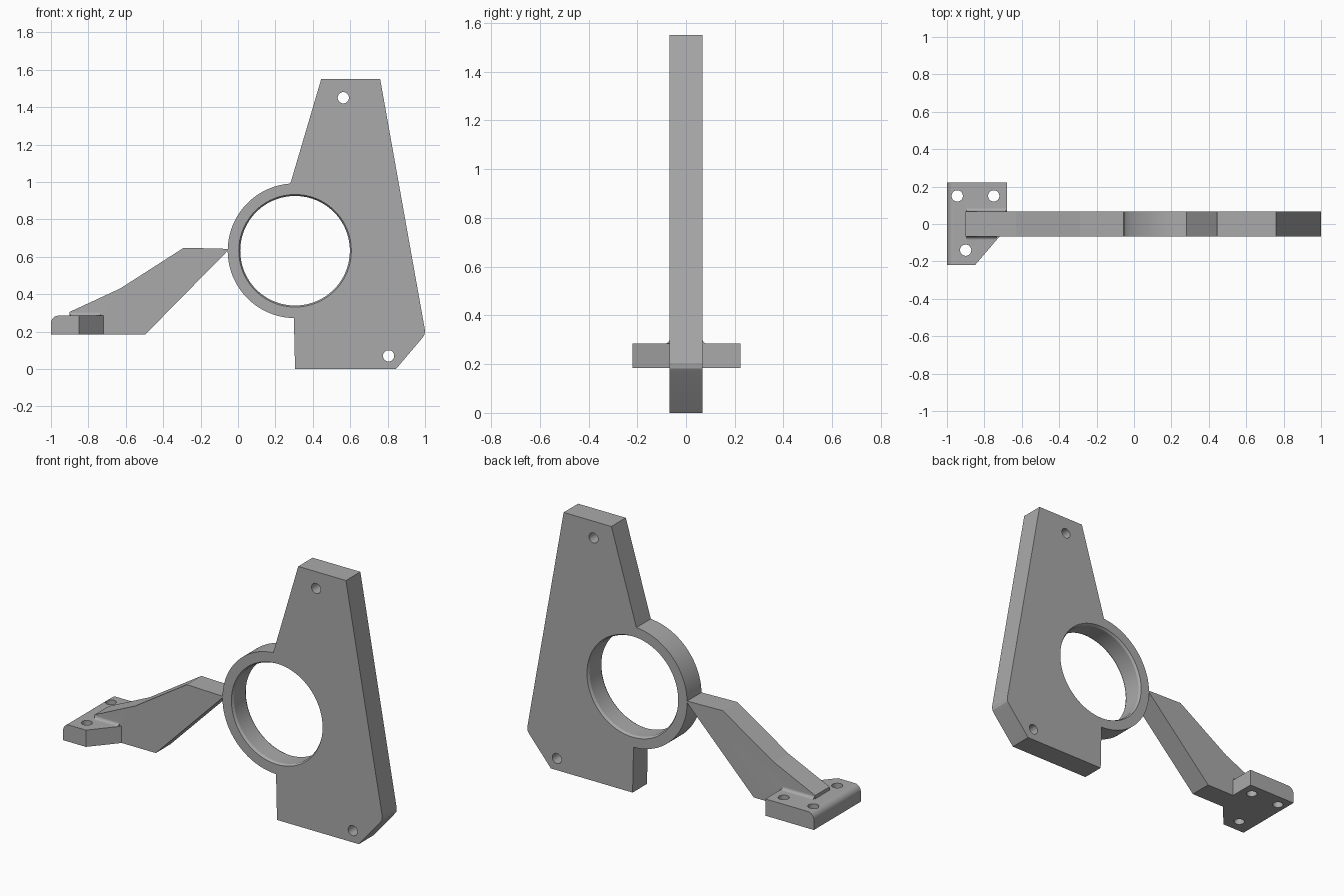
import bpy, bmesh
from math import sin, cos, pi, radians
from mathutils import Vector

cube = bpy.data.objects.get("Cube")
if cube:
    bpy.data.objects.remove(cube, do_unlink=True)

grey = bpy.data.materials.new("plain grey")
grey.use_nodes = True
grey.diffuse_color = (0.4, 0.4, 0.4, 1)
grey.node_tree.nodes["Principled BSDF"].inputs["Base Color"].default_value = grey.diffuse_color

HALF = 0.068                    # half thickness of bracket plate and arm
FOOT_Z = (0.185, 0.285)

# Ways to place a flat profile (a, b) at depth d
AXES = {"x": lambda a, b, d: (d, a, b),
        "y": lambda a, b, d: (a, d, b),
        "z": lambda a, b, d: (a, b, d)}


def finish(name, bm):
    bmesh.ops.recalc_face_normals(bm, faces=bm.faces)
    mesh = bpy.data.meshes.new(name)
    bm.to_mesh(mesh)
    bm.free()
    mesh.materials.append(grey)
    obj = bpy.data.objects.new(name, mesh)
    bpy.context.collection.objects.link(obj)
    return obj


def loft(name, rings, axis):
    """Closed solid through a list of (profile, depth) rings."""
    bm = bmesh.new()
    loops = [[bm.verts.new(AXES[axis](a, b, d)) for a, b in pts] for pts, d in rings]
    for low, high in zip(loops, loops[1:]):
        n = len(low)
        for i in range(n):
            j = (i + 1) % n
            bm.faces.new((low[i], low[j], high[j], high[i]))
    bm.faces.new(loops[0])
    bm.faces.new(loops[-1])
    return finish(name, bm)


def prism(name, pts, lo, hi, axis):
    return loft(name, [(pts, lo), (pts, hi)], axis)


def arc(centre, r, start, end, steps):
    angles = [radians(start + (end - start) * i / steps) for i in range(steps + 1)]
    return [(centre[0] + r * cos(t), centre[1] + r * sin(t)) for t in angles]


def circle(centre, r, steps=64):
    return arc(centre, r, 0, 360, steps)[:-1]


def combine(obj, other, operation):
    other.hide_render = True
    mod = obj.modifiers.new("combine", "BOOLEAN")
    mod.operation = operation
    mod.solver = "EXACT"
    mod.object = other
    bpy.context.view_layer.update()
    bpy.context.view_layer.objects.active = obj
    bpy.ops.object.modifier_apply(modifier=mod.name)
    bpy.data.objects.remove(other, do_unlink=True)


# Bracket plate with the ring's outer rim in its outline
ring = (0.305, 0.632)
outline = [(0.305, 0), (0.845, 0), (0.985, 0.165), (0.997, 0.182), (1, 0.205),
           (0.76, 1.55), (0.445, 1.55)]
outline += arc(ring, 0.36, 94, 269, 60)
plate = prism("bracket_plate", outline, -HALF, HALF, "y")

# Main bore, flared slightly at both faces
bore_steps = [(0.301, -0.1), (0.301, -HALF), (0.293, -0.054),
              (0.293, 0.054), (0.301, HALF), (0.301, 0.1)]
bore = loft("bore_cutter", [(circle(ring, r, 96), y) for r, y in bore_steps], "y")
combine(plate, bore, "DIFFERENCE")

# Plate bolt holes
for spot in [(0.563, 1.45), (0.805, 0.07)]:
    combine(plate, prism("hole_cutter", circle(spot, 0.03), -0.2, 0.2, "y"), "DIFFERENCE")

# Mounting foot with a rounded outer top edge
foot_outline = [(-1, -0.22), (-0.85, -0.22), (-0.72, -HALF), (-0.72, 0),
                (-0.68, 0), (-0.68, 0.223), (-1, 0.223)]
foot = prism("mounting_foot", foot_outline, *FOOT_Z, "z")
bm = bmesh.new()
bm.from_mesh(foot.data)
edges = [e for e in bm.edges
         if all(v.co.x < -0.99 and v.co.z > 0.28 for v in e.verts)]
bmesh.ops.bevel(bm, geom=edges, offset=0.04, segments=16, profile=0.5, affect="EDGES")
bm.to_mesh(foot.data)
bm.free()

# Foot bolt holes
for spot in [(-0.945, 0.15), (-0.75, 0.15), (-0.9, -0.14)]:
    combine(foot, prism("hole_cutter", circle(spot, 0.03), 0.1, 0.4, "z"), "DIFFERENCE")

# Sloping arm that reaches from the foot to the ring
arm_outline = [(-0.9, 0.185), (-0.495, 0.185), (-0.053, 0.634), (-0.053, 0.642),
               (-0.29, 0.648), (-0.63, 0.43), (-0.9, 0.305)]
arm = prism("arm", arm_outline, -HALF, HALF, "y")
combine(foot, arm, "UNION")

# Small fillets where the arm meets the foot
R = 0.018
for side, end in ((-1, -0.735), (1, -0.685)):
    curve = arc((HALF + R, FOOT_Z[1] + R), R, 180, 270, 16)
    profile = curve + [(HALF + R, 0.26), (0.04, 0.26), (0.04, FOOT_Z[1] + R)]
    strip = prism("fillet", [(side * y, z) for y, z in profile], -0.895, end, "x")
    combine(foot, strip, "UNION")
foot.name = "arm_and_foot"

# Smooth the round surfaces, keep the edges crisp
bpy.ops.object.select_all(action="DESELECT")
for obj in (plate, foot):
    obj.select_set(True)
bpy.context.view_layer.objects.active = plate
bpy.ops.object.shade_smooth_by_angle(angle=radians(7))
